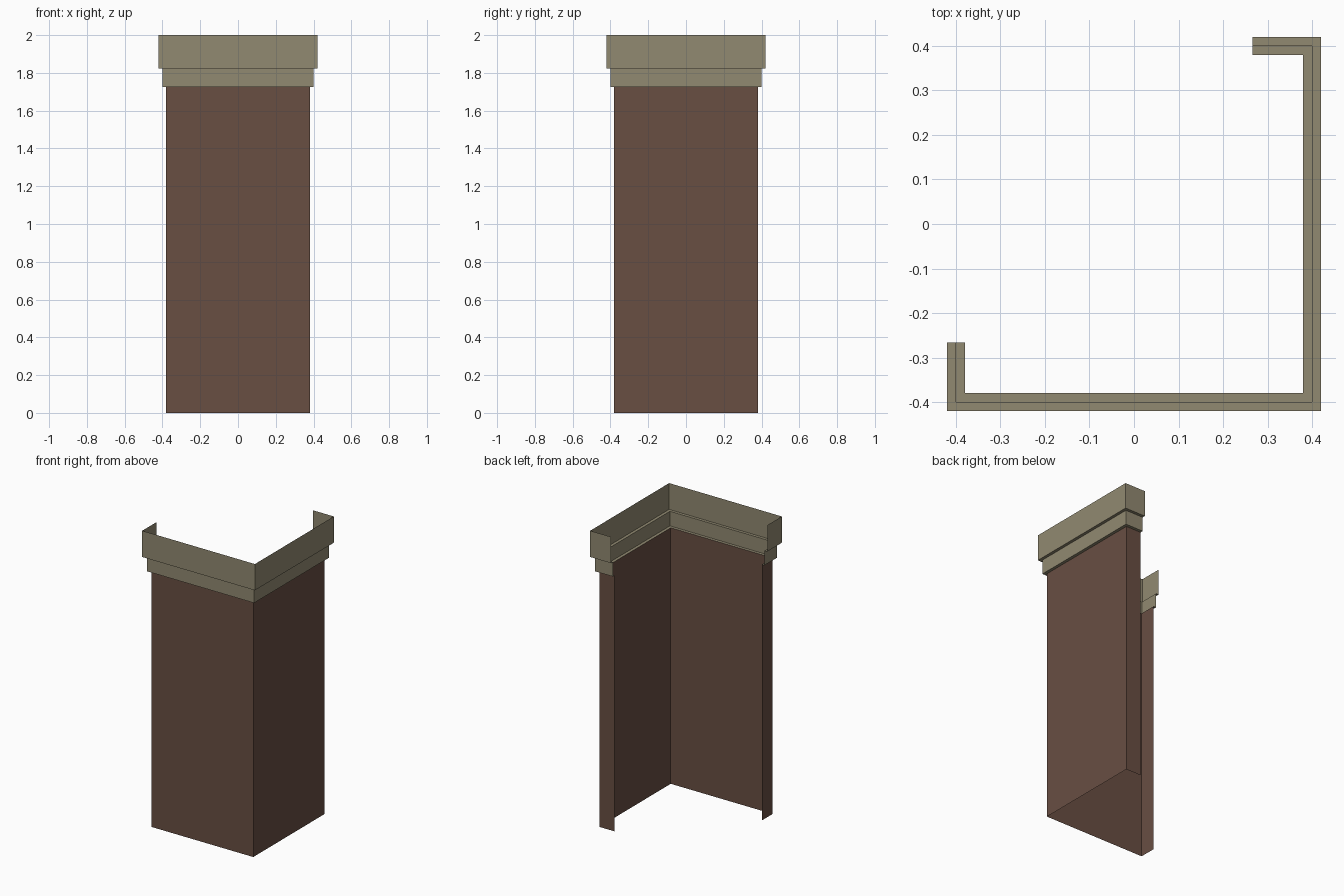
import bpy, bmesh

if "Cube" in bpy.data.objects:
    bpy.data.objects.remove(bpy.data.objects["Cube"])

END = 0.266  # where the short return flaps stop


def material(name, rgb):
    m = bpy.data.materials.new(name)
    m.diffuse_color = (*rgb, 1)
    m.use_nodes = True
    m.node_tree.nodes["Principled BSDF"].inputs["Base Color"].default_value = m.diffuse_color
    return m


def sweep(name, profile, mat):
    """Sweep an (offset, height) profile round the open, mitred corner path."""
    bm = bmesh.new()
    rows = []
    for d, z in profile:
        path = [(-d, -END), (-d, -d), (d, -d), (d, d), (END, d)]
        rows.append([bm.verts.new((x, y, z)) for x, y in path])
    for low, high in zip(rows, rows[1:]):
        for i in range(len(low) - 1):
            bm.faces.new((low[i], low[i + 1], high[i + 1], high[i]))
    mesh = bpy.data.meshes.new(name)
    bm.to_mesh(mesh)
    bm.free()
    mesh.materials.append(mat)
    obj = bpy.data.objects.new(name, mesh)
    bpy.context.collection.objects.link(obj)


brown = material("brown wall", (0.138, 0.077, 0.055))
olive = material("olive trim", (0.285, 0.252, 0.165))

# Plain wall sheet
sweep("wall", [(0.38, 0), (0.38, 1.725)], brown)
# Two-step cornice, with ledges beneath each step
sweep("cornice", [(0.38, 1.725), (0.40, 1.725), (0.40, 1.823),
                  (0.42, 1.823), (0.42, 2.0)], olive)
